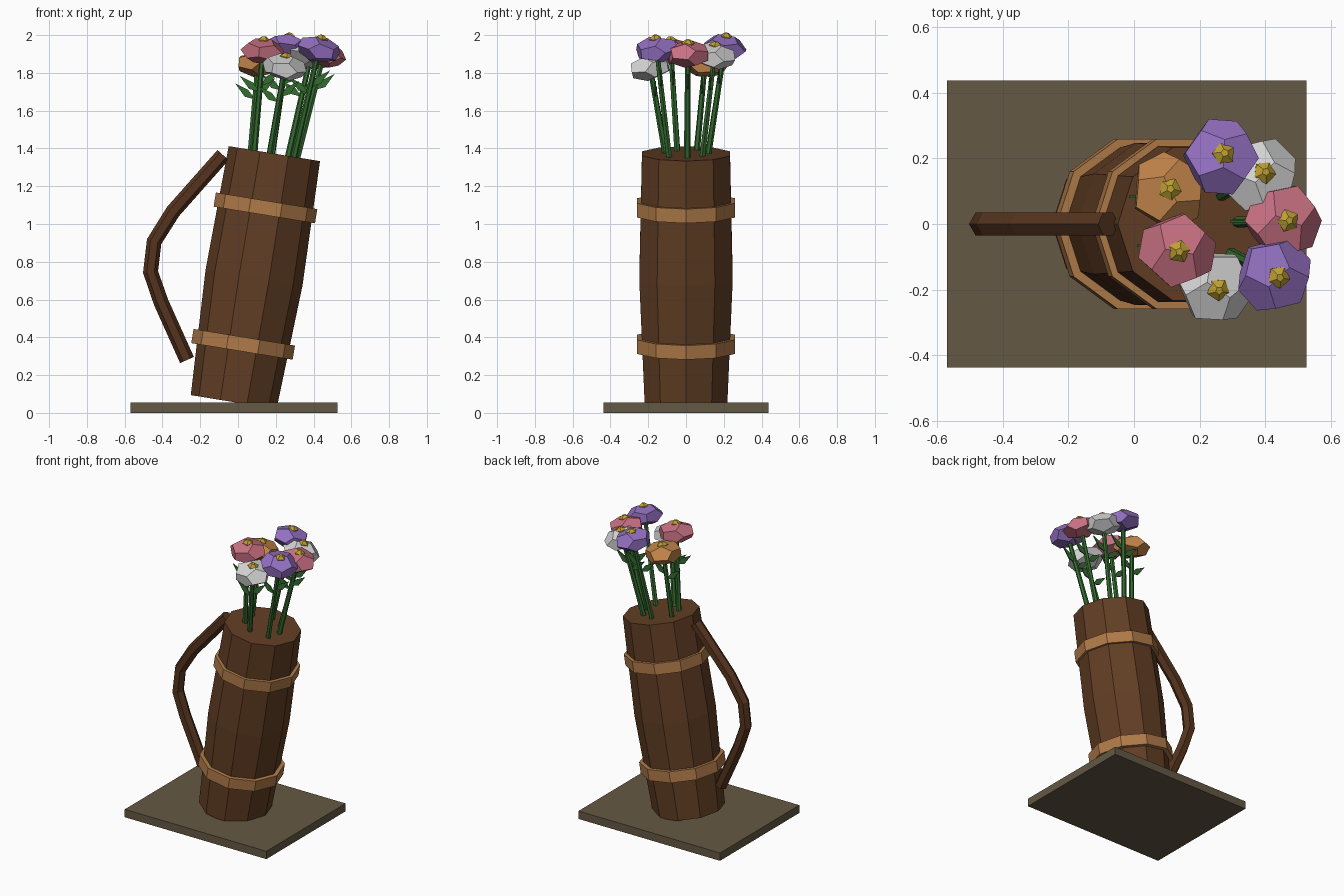
import bpy, bmesh, math, random
from mathutils import Vector, Matrix

random.seed(4)
cube = bpy.data.objects.get("Cube")
if cube:
    bpy.data.objects.remove(cube, do_unlink=True)


def material(name, rgb):
    """Flat material from 0-255 display values, converted to linear."""
    lin = [((c / 255 + 0.055) / 1.055) ** 2.4 for c in rgb] + [1]
    m = bpy.data.materials.new(name)
    m.use_nodes = True
    m.diffuse_color = lin
    bsdf = m.node_tree.nodes["Principled BSDF"]
    bsdf.inputs["Base Color"].default_value = lin
    bsdf.inputs["Roughness"].default_value = 0.9
    return m


wood = material("barrel wood", (98, 62, 36))
dark_wood = material("handle wood", (86, 52, 30))
hoop = material("hoop tan", (176, 123, 73))
stone = material("plate olive", (100, 88, 68))
green = material("stem green", (52, 108, 48))
yellow = material("center yellow", (190, 160, 50))
petals = {
    "pink": material("petal pink", (200, 112, 130)),
    "purple": material("petal purple", (148, 112, 194)),
    "white": material("petal white", (212, 212, 212)),
    "orange": material("petal orange", (190, 130, 72)),
}


def finish(bm, name, mat):
    bmesh.ops.recalc_face_normals(bm, faces=bm.faces[:])
    mesh = bpy.data.meshes.new(name)
    bm.to_mesh(mesh)
    bm.free()
    mesh.materials.append(mat)
    obj = bpy.data.objects.new(name, mesh)
    bpy.context.collection.objects.link(obj)
    return obj


def bridge(bm, a, b):
    for i in range(len(a)):
        j = (i + 1) % len(a)
        bm.faces.new((a[i], a[j], b[j], b[i]))


def lathe(name, profile, sides, mat, matrix, closed=False):
    """Spin (radius, height) pairs; a closed profile makes a hollow ring."""
    bm = bmesh.new()
    rings = []
    for r, z in profile:
        angles = [math.tau * i / sides for i in range(sides)]
        rings.append([bm.verts.new((r * math.cos(a), r * math.sin(a), z)) for a in angles])
    for a, b in zip(rings, rings[1:]):
        bridge(bm, a, b)
    if closed:
        bridge(bm, rings[-1], rings[0])
    else:
        bm.faces.new(rings[0])
        bm.faces.new(rings[-1])
    bm.transform(matrix)
    return finish(bm, name, mat)


def along(start, end):
    """Matrix placing local z along the line from start to end."""
    turn = (end - start).to_track_quat("Z", "Y").to_matrix().to_4x4()
    return Matrix.Translation(start) @ turn


# Ground plate
bm = bmesh.new()
bmesh.ops.create_cube(bm, size=1)
bm.transform(Matrix.Translation((-0.022, 0, 0.0275)) @ Matrix.Diagonal((1.095, 0.875, 0.055, 1)))
finish(bm, "ground_plate", stone)

# Leaning barrel with two hoops
tilt = math.radians(9.3)
lean = Matrix.Translation((-0.023, 0, 0.057)) @ Matrix.Rotation(tilt, 4, "Y")
lathe("barrel", [(0.23, 0), (0.26, 0.667), (0.245, 1.333)], 10, wood, lean)
for label, h in (("lower", 0.31), ("upper", 1.042)):
    ring = [(0.243, h - 0.038), (0.272, h - 0.038), (0.272, h + 0.038), (0.243, h + 0.038)]
    lathe(label + "_hoop", ring, 10, hoop, lean, closed=True)

# Bent handle: hexagonal section swept along a path, mitred at each bend
path = [(-0.079, 1.365), (-0.344, 1.066), (-0.444, 0.907),
        (-0.463, 0.746), (-0.407, 0.585), (-0.27, 0.28)]
path = [Vector((x, 0, z)) for x, z in path]
bm = bmesh.new()
rings = []
for i, p in enumerate(path):
    before = (p - path[i - 1]).normalized() if i else Vector()
    after = (path[i + 1] - p).normalized() if i < len(path) - 1 else Vector()
    out = (before + after).normalized().cross(Vector((0, 1, 0)))
    angles = [math.tau * k / 6 for k in range(6)]
    rings.append([bm.verts.new(p + 0.04 * (out * math.cos(a) + Vector((0, math.sin(a), 0))))
                  for a in angles])
for a, b in zip(rings, rings[1:]):
    bridge(bm, a, b)
bm.faces.new(rings[0])
bm.faces.new(rings[-1])
finish(bm, "handle", dark_wood)


def blossom(name, mat, matrix):
    """Squashed dodecahedron head."""
    phi = (1 + math.sqrt(5)) / 2
    pts = [(x, y, z) for x in (-1, 1) for y in (-1, 1) for z in (-1, 1)]
    for s in (-1 / phi, 1 / phi):
        for t in (-phi, phi):
            pts += [(0, s, t), (s, t, 0), (t, 0, s)]
    bm = bmesh.new()
    for p in pts:
        bm.verts.new(p)
    bmesh.ops.convex_hull(bm, input=bm.verts[:])
    bmesh.ops.dissolve_limit(bm, angle_limit=0.05, verts=bm.verts[:], edges=bm.edges[:])
    bm.transform(matrix @ Matrix.Diagonal((0.07, 0.07, 0.04, 1)))
    finish(bm, name, mat)


def leaf(name, root, side):
    """Thin kite-shaped leaf rising sideways from the stem."""
    bm = bmesh.new()
    outline = [(0, 0), (0.055, 0.015), (0.105, 0.085), (0.035, 0.05)]
    layers = [[bm.verts.new(root + Vector((side * x, y, z))) for x, z in outline]
              for y in (-0.004, 0.004)]
    bridge(bm, *layers)
    for layer in layers:
        bm.faces.new(layer)
    finish(bm, name, green)


# Flowers: petal colour and head position
flowers = [
    ("purple", 0.265, 0.205, 1.935), ("white", 0.385, 0.15, 1.89),
    ("orange", 0.105, 0.1, 1.845), ("pink", 0.132, -0.08, 1.915),
    ("white", 0.247, -0.19, 1.83), ("purple", 0.428, -0.155, 1.925),
    ("pink", 0.455, 0.01, 1.9),
]
for n, (colour, x, y, z) in enumerate(flowers, 1):
    head = Vector((x, y, z))
    fx = 0.085 + (x - 0.13) * 0.7
    foot = Vector((fx, y * 0.57, 1.36 - (fx - 0.193) * math.tan(tilt)))
    frame = along(foot, head)
    length = (head - foot).length
    lathe(f"stem_{n}", [(0.017, 0), (0.014, length)], 6, green, frame)
    spin = frame @ Matrix.Translation((0, 0, length)) @ Matrix.Rotation(random.uniform(0, 3), 4, "Z")
    blossom(f"blossom_{n}", petals[colour], spin)
    lathe(f"flower_center_{n}", [(0.034, 0.045), (0.036, 0.06), (0.012, 0.078)], 5, yellow, spin)
    for side, label, t in ((-1, "right", 0.6), (1, "left", 0.66)):
        leaf(f"{label}_leaf_{n}", foot.lerp(head, t), side)
